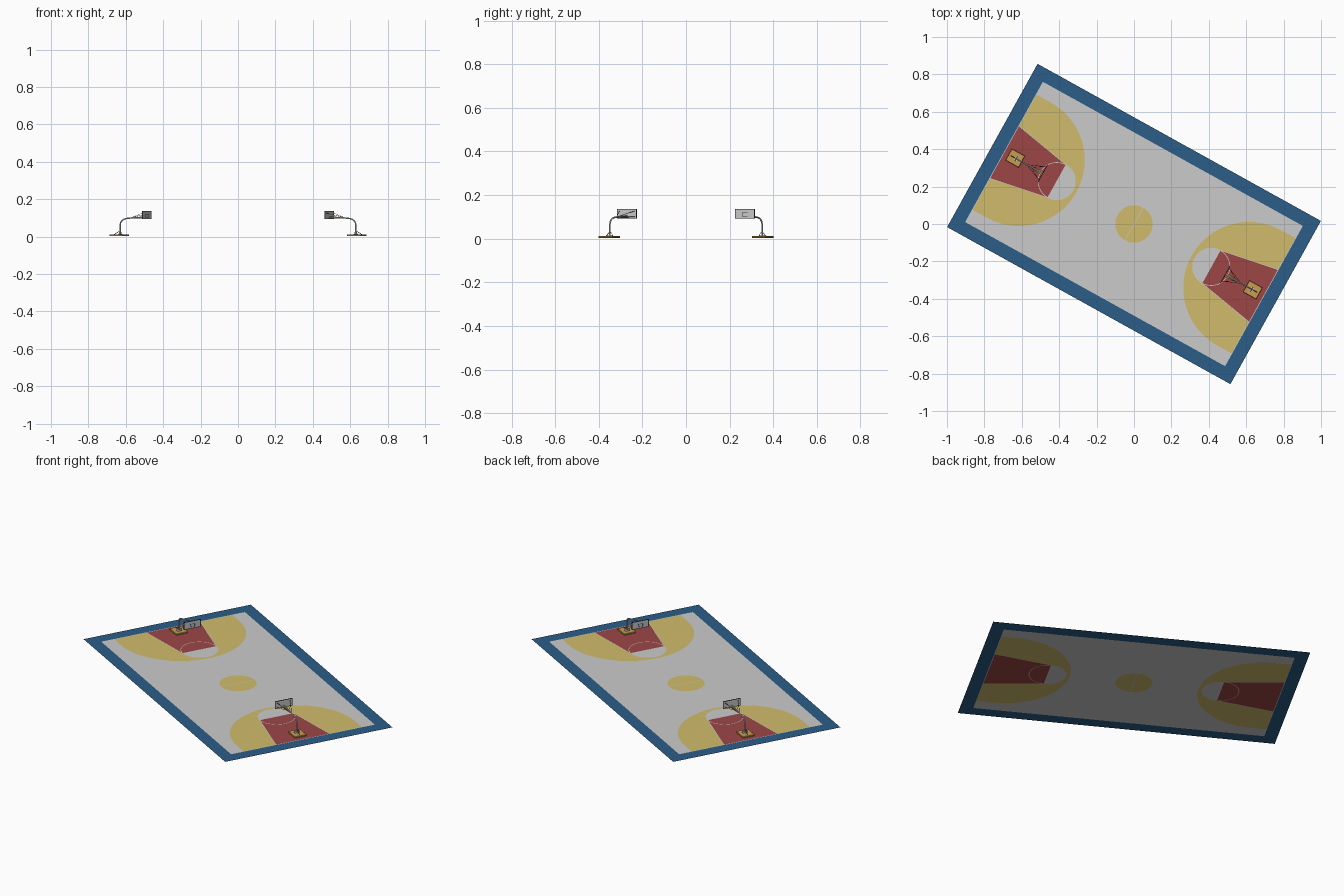
import bpy, bmesh, math
from mathutils import Vector, Matrix

if "Cube" in bpy.data.objects:
    bpy.data.objects.remove(bpy.data.objects["Cube"])

ANG = math.radians(-29)
L, W = 0.793, 0.427          # playing area half size
OL, OW = 0.866, 0.499        # outer half size
R3, C3 = 0.354, -0.704       # three point arc
KX, KA, KB = -0.472, 0.16, 0.10   # key: free throw line, half widths
RC = 0.10                    # circle radius
Z = 0.0008                   # floor height


def mat(name, c):
    m = bpy.data.materials.new(name)
    m.diffuse_color = (*c, 1)
    m.use_nodes = True
    m.node_tree.nodes["Principled BSDF"].inputs["Base Color"].default_value = m.diffuse_color
    return m


BLUE = mat("blue", (0.025, 0.11, 0.25))
YELLOW = mat("yellow", (0.64, 0.50, 0.15))
RED = mat("red", (0.34, 0.062, 0.062))
LINE = mat("line", (0.55, 0.55, 0.55))
WOOD = mat("tan", (0.58, 0.34, 0.08))
DARK = mat("dark", (0.04, 0.04, 0.045))


def place(ob, m, turn):
    """Turn into the court's heading; turn=1 is the opposite half."""
    bpy.context.collection.objects.link(ob)
    ob.rotation_euler.z = ANG + math.pi * turn
    if m:
        ob.data.materials.append(m)
    return ob


def from_bm(name, bm, m, turn=0):
    me = bpy.data.meshes.new(name)
    bm.to_mesh(me)
    bm.free()
    return place(bpy.data.objects.new(name, me), m, turn)


def flat(name, pts, m, turn=0):
    bm = bmesh.new()
    f = bm.faces.new([bm.verts.new((x, y, Z)) for x, y in pts])
    f.normal_update()
    if f.normal.z < 0:
        f.normal_flip()
    from_bm(name, bm, m, turn)


def arc(cx, r, a0, a1, n=32):
    return [(cx + r * math.cos(math.radians(a0 + (a1 - a0) * i / n)),
             r * math.sin(math.radians(a0 + (a1 - a0) * i / n))) for i in range(n + 1)]


def stripe(name, pts, turn=0, w=0.0035):
    """Painted line, showing on both faces of the thin floor."""
    bm = bmesh.new()
    p = [Vector(q) for q in pts]
    rows = []
    for i, q in enumerate(p):
        a = (q - p[i - 1]).normalized() if i else Vector((0, 0))
        b = (p[i + 1] - q).normalized() if i + 1 < len(p) else Vector((0, 0))
        t = (a + b).normalized()
        n = Vector((-t.y, t.x)) * w / 2
        rows.append((q + n, q - n))
    for z, up in ((Z * 2, True), (0, False)):
        vs = [[bm.verts.new((c.x, c.y, z)) for c in r] for r in rows]
        for s, t in zip(vs, vs[1:]):
            q = [s[0], s[1], t[1], t[0]]
            bm.faces.new(q if up else q[::-1])
    from_bm(name, bm, LINE, turn)


def box(name, c, size, m, turn):
    bm = bmesh.new()
    bmesh.ops.create_cube(bm, size=1, matrix=Matrix.Translation(c) @ Matrix.Diagonal((*size, 1)))
    return from_bm(name, bm, m, turn)


def tube(name, pts, r, m, turn, res=3, smooth=False):
    cu = bpy.data.curves.new(name, 'CURVE')
    cu.dimensions = '3D'
    cu.bevel_depth, cu.bevel_resolution, cu.use_fill_caps = r, res, True
    sp = cu.splines.new('BEZIER' if smooth else 'POLY')
    if smooth:
        sp.bezier_points.add(len(pts) - 1)
        for b, p in zip(sp.bezier_points, pts):
            b.co = p
            b.handle_left_type = b.handle_right_type = 'AUTO'
    else:
        sp.points.add(len(pts) - 1)
        for b, p in zip(sp.points, pts):
            b.co = (*p, 1)
    place(bpy.data.objects.new(name, cu), m, turn)


# Blue surround, four mitred strips
outer = [(-OL, -OW), (OL, -OW), (OL, OW), (-OL, OW)]
inner = [(-L, -W), (L, -W), (L, W), (-L, W)]
for i in range(4):
    j = (i + 1) % 4
    flat("surround_strip", [outer[i], outer[j], inner[j], inner[i]], BLUE)

# Centre circle and line
flat("centre_circle", arc(0, RC, 0, 360, 48)[:-1], YELLOW)
stripe("centre_line", [(0, -W), (0, W)])

for t in (0, 1):
    three = [(-L, R3)] + arc(C3, R3, 90, -90, 48) + [(-L, -R3)]
    free = arc(KX, KB, -90, 90)
    # Floor zones of one half
    flat("half_floor", [(0, W), (-L, W)] + three + [(-L, -W), (0, -W)]
         + arc(0, RC, 270, 90, 24), None, t)
    flat("three_point_zone", three + [(-L, -KA)] + free + [(-L, KA)], YELLOW, t)
    flat("key", [(-L, -KA), (KX, -KB), (KX, KB), (-L, KA)], RED, t)
    flat("free_throw_half_circle", free, None, t)
    # Painted lines
    stripe("three_point_line", three, t)
    stripe("free_throw_circle", arc(KX, KB, 0, 360, 48), t)
    stripe("key_line", [(-L, -KA), (KX, -KB), (KX, KB), (-L, KA)], t)
    stripe("base_line", [(-L, -W), (-L, W)], t)
    stripe("side_line", [(-L, W), (L, W)], t)

    # Hoop stand: base, foot braces and bent pole
    bx, px, hx = -0.726, -0.72, -0.558
    base = box("stand_base", (bx, 0, 0.0075), (0.08, 0.07, 0.009), WOOD, t)
    bev = base.modifiers.new("bevel", 'BEVEL')
    bev.width, bev.segments = 0.0015, 1
    box("base_plate", (px, 0, 0.0135), (0.016, 0.024, 0.003), None, t)
    for s in (-1, 1):
        tube("foot_brace", [(px, s * 0.014, 0.012), (px, s * 0.013, 0.02), (px, 0, 0.032)],
             0.0015, None, t, 1)
    tube("back_brace", [(bx - 0.03, 0, 0.012), (px, 0, 0.032)], 0.0015, DARK, t, 1)
    tube("pole", [(px, 0, 0.01), (px, 0, 0.045), (px + 0.003, 0, 0.075), (px + 0.02, 0, 0.091),
                  (px + 0.06, 0, 0.099), (hx - 0.002, 0, 0.104)], 0.0035, None, t, 3, True)

    # Tapered bracket under the arm
    bm = bmesh.new()
    outline = [(-0.645, -0.003), (hx, -0.012), (hx, 0.012), (-0.645, 0.003)]
    f = bm.faces.new([bm.verts.new((x, y, 0.096)) for x, y in outline])
    ex = bmesh.ops.extrude_face_region(bm, geom=[f])
    bmesh.ops.translate(bm, vec=(0, 0, 0.003),
                        verts=[v for v in ex['geom'] if isinstance(v, bmesh.types.BMVert)])
    bmesh.ops.recalc_face_normals(bm, faces=bm.faces)
    from_bm("arm_bracket", bm, WOOD, t)

    # Struts to the backboard's corners
    for s in (-1, 1):
        tube("upper_strut", [(-0.655, 0, 0.1), (hx, s * 0.04, 0.127)], 0.001, DARK, t, 1)
        tube("lower_strut", [(-0.625, 0, 0.1), (hx, s * 0.042, 0.1)], 0.001, DARK, t, 1)

    # Backboard with frame and target square
    zc, hw, hh = 0.115, 0.05, 0.021
    box("backboard", (hx, 0, zc), (0.003, hw * 2, hh * 2), None, t)
    for s in (-1, 1):
        box("frame_side", (hx, s * hw, zc), (0.004, 0.002, hh * 2 + 0.002), DARK, t)
        box("frame_rail", (hx, 0, zc + s * hh), (0.004, hw * 2, 0.002), DARK, t)
        box("target_side", (hx + 0.0015, s * 0.014, 0.111), (0.001, 0.0015, 0.016), DARK, t)
        box("target_rail", (hx + 0.0015, 0, 0.111 + s * 0.008), (0.001, 0.0295, 0.0015), DARK, t)
